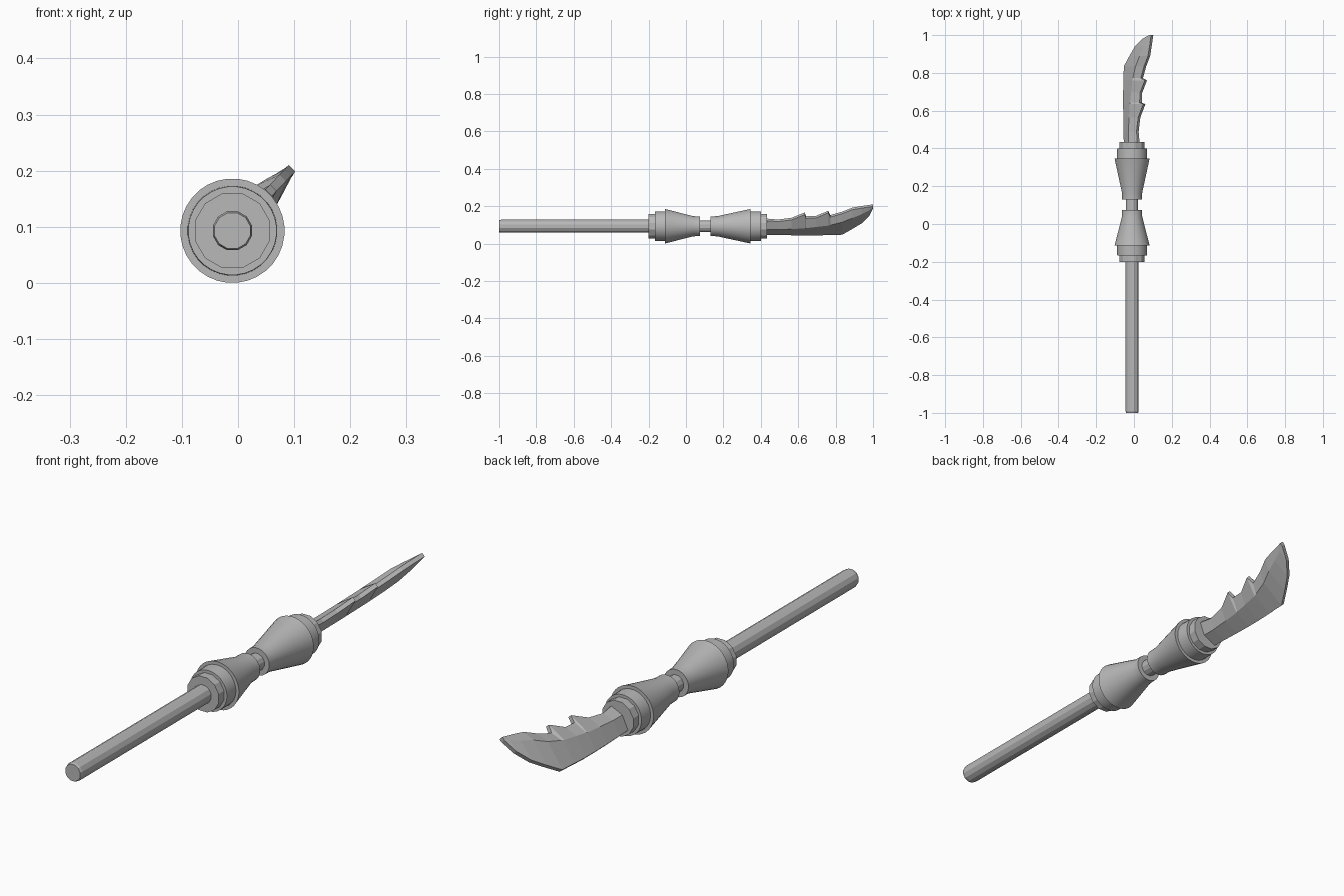
import bpy, bmesh, math
from mathutils import Vector

cube = bpy.data.objects.get("Cube")
if cube:
    bpy.data.objects.remove(cube, do_unlink=True)

AXIS_X, AXIS_Z = -0.01, 0.093

steel = bpy.data.materials.new("grey metal")
steel.use_nodes = True
GREY = (0.48, 0.48, 0.48, 1)
steel.diffuse_color = GREY
steel.node_tree.nodes["Principled BSDF"].inputs["Base Color"].default_value = GREY


def loft(name, rings, smooth):
    """Skin a list of closed rings of points and cap both ends."""
    bm = bmesh.new()
    loops = [[bm.verts.new(p) for p in ring] for ring in rings]
    n = len(loops[0])
    for a, b in zip(loops, loops[1:]):
        for i in range(n):
            j = (i + 1) % n
            bm.faces.new((a[i], a[j], b[j], b[i]))
    bm.faces.new(loops[0])
    bm.faces.new(loops[-1])
    bmesh.ops.recalc_face_normals(bm, faces=bm.faces)
    mesh = bpy.data.meshes.new(name)
    bm.to_mesh(mesh)
    bm.free()
    mesh.materials.append(steel)
    obj = bpy.data.objects.new(name, mesh)
    bpy.context.collection.objects.link(obj)
    if smooth:
        bpy.ops.object.select_all(action='DESELECT')
        obj.select_set(True)
        bpy.context.view_layer.objects.active = obj
        bpy.ops.object.shade_smooth_by_angle(angle=math.radians(25))
    return obj


def turned(name, profile, sides, smooth=False):
    """Turn (y, radius) points around the long axis."""
    rings = []
    for y, r in profile:
        angles = [math.tau * (i + 0.5) / sides for i in range(sides)]
        rings.append([(AXIS_X + r * math.cos(a), y, AXIS_Z + r * math.sin(a))
                      for a in angles])
    return loft(name, rings, smooth)


# Long rod, running through both grips
turned("shaft", [(-1, 0.033), (-0.99, 0.036), (0.06, 0.036), (0.06, 0.033), (0.42, 0.033)], 12)

# Two facing cones, each with a wide band and a faceted collar
for name, inner, outer in (("lower", 0.075, -0.2), ("upper", 0.13, 0.433)):
    d = 1 if outer > inner else -1
    wide = outer - 0.087 * d
    step = outer - 0.033 * d
    turned(name + "_cone", [(inner, 0.053), (inner + 0.037 * d, 0.054), (wide, 0.093),
                            (wide, 0.08), (step, 0.079)], 32, True)
    turned(name + "_collar", [(wide, 0.069), (outer, 0.069)], 12)

# Serrated blade: y, back edge, belly edge, ridge position, ridge half thickness
stations = [
    (0.42, 0.05, -0.055, 0.0, 0.027),
    (0.49, 0.042, -0.057, 0.0, 0.027),
    (0.565, 0.055, -0.059, 0.005, 0.027),
    (0.635, 0.094, -0.06, 0.01, 0.027),
    (0.642, 0.066, -0.06, 0.012, 0.027),
    (0.695, 0.069, -0.06, 0.02, 0.027),
    (0.76, 0.106, -0.058, 0.03, 0.027),
    (0.772, 0.075, -0.057, 0.034, 0.027),
    (0.835, 0.1, -0.055, 0.055, 0.027),
    (0.89, 0.13, -0.012, 0.085, 0.026),
    (0.94, 0.142, 0.03, 0.108, 0.02),
    (0.98, 0.15, 0.085, 0.13, 0.013),
    (1.0, 0.154, 0.14, 0.147, 0.009),
]
EDGE = 0.008
across = Vector((0.69, 0, 0.724))
normal = Vector((-0.724, 0, 0.69))


def blade_ring(y, back, belly, ridge, half):
    section = [(back, EDGE), (ridge, half), (belly, EDGE),
               (belly, -EDGE), (ridge, -half), (back, -EDGE)]
    centre = Vector((AXIS_X, y, AXIS_Z))
    return [centre + across * u + normal * t for u, t in section]


loft("blade", [blade_ring(*s) for s in stations], False)
